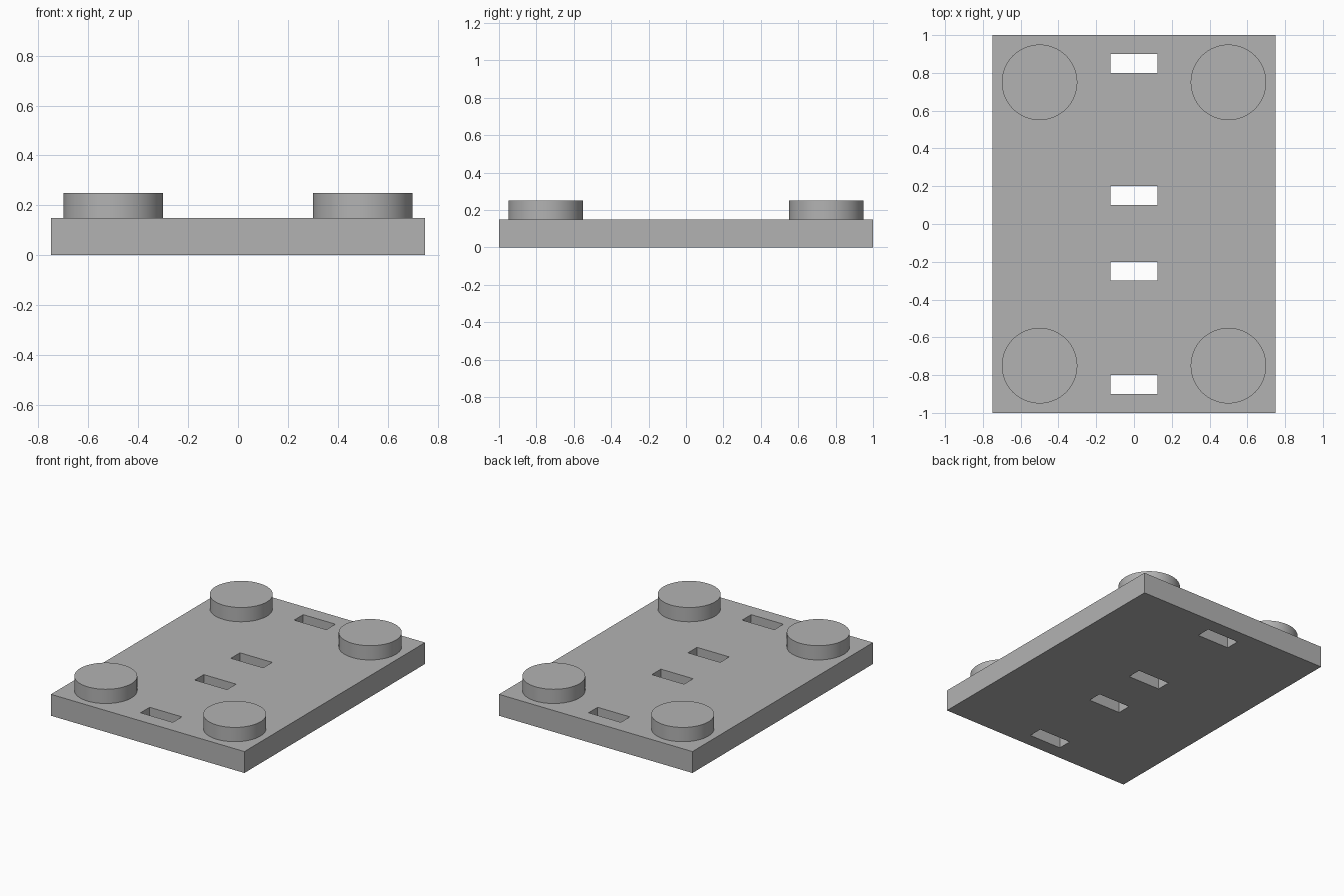
import bpy
import bmesh
import math

cube = bpy.data.objects.get("Cube")
if cube:
    bpy.data.objects.remove(cube, do_unlink=True)

# Single grey finish
GREY = (0.45, 0.45, 0.45, 1)
grey = bpy.data.materials.new("plain_grey")
grey.use_nodes = True
grey.diffuse_color = GREY
grey.node_tree.nodes["Principled BSDF"].inputs["Base Color"].default_value = GREY

THICK, STUD_R, STUD_H = 0.15, 0.2, 0.1
SLOT_Y = (-0.85, -0.25, 0.15, 0.85)


def make_plate():
    """Slab with four through slots: lay out cells, omit the slots, extrude."""
    xs = (-0.75, -0.125, 0.125, 0.75)
    ys = [-1, *(y + s for y in SLOT_Y for s in (-0.05, 0.05)), 1]
    bm = bmesh.new()
    grid = [[bm.verts.new((x, y, 0)) for x in xs] for y in ys]
    for j in range(len(ys) - 1):
        for i in range(len(xs) - 1):
            if i == 1 and j % 2 == 1:
                continue  # slot opening
            bm.faces.new((grid[j][i], grid[j][i + 1],
                          grid[j + 1][i + 1], grid[j + 1][i]))
    top = bmesh.ops.extrude_face_region(bm, geom=bm.faces[:])["geom"]
    bmesh.ops.translate(bm, vec=(0, 0, THICK),
                        verts=[v for v in top if isinstance(v, bmesh.types.BMVert)])
    bmesh.ops.recalc_face_normals(bm, faces=bm.faces[:])
    mesh = bpy.data.meshes.new("base_plate")
    bm.to_mesh(mesh)
    bm.free()
    plate = bpy.data.objects.new("base_plate", mesh)
    bpy.context.collection.objects.link(plate)
    plate.data.materials.append(grey)


def make_stud(name, x, y):
    """Round flat-topped stud standing on the plate."""
    bpy.ops.mesh.primitive_cylinder_add(
        vertices=64, radius=STUD_R, depth=STUD_H,
        location=(x, y, THICK + STUD_H / 2))
    stud = bpy.context.object
    stud.name = name
    stud.data.materials.append(grey)
    bpy.ops.object.shade_smooth_by_angle(angle=math.radians(30))


make_plate()
for side, x in (("left", 0.5), ("right", -0.5)):
    for end, y in (("front", -0.75), ("back", 0.75)):
        make_stud(f"{end}_{side}_stud", x, y)
